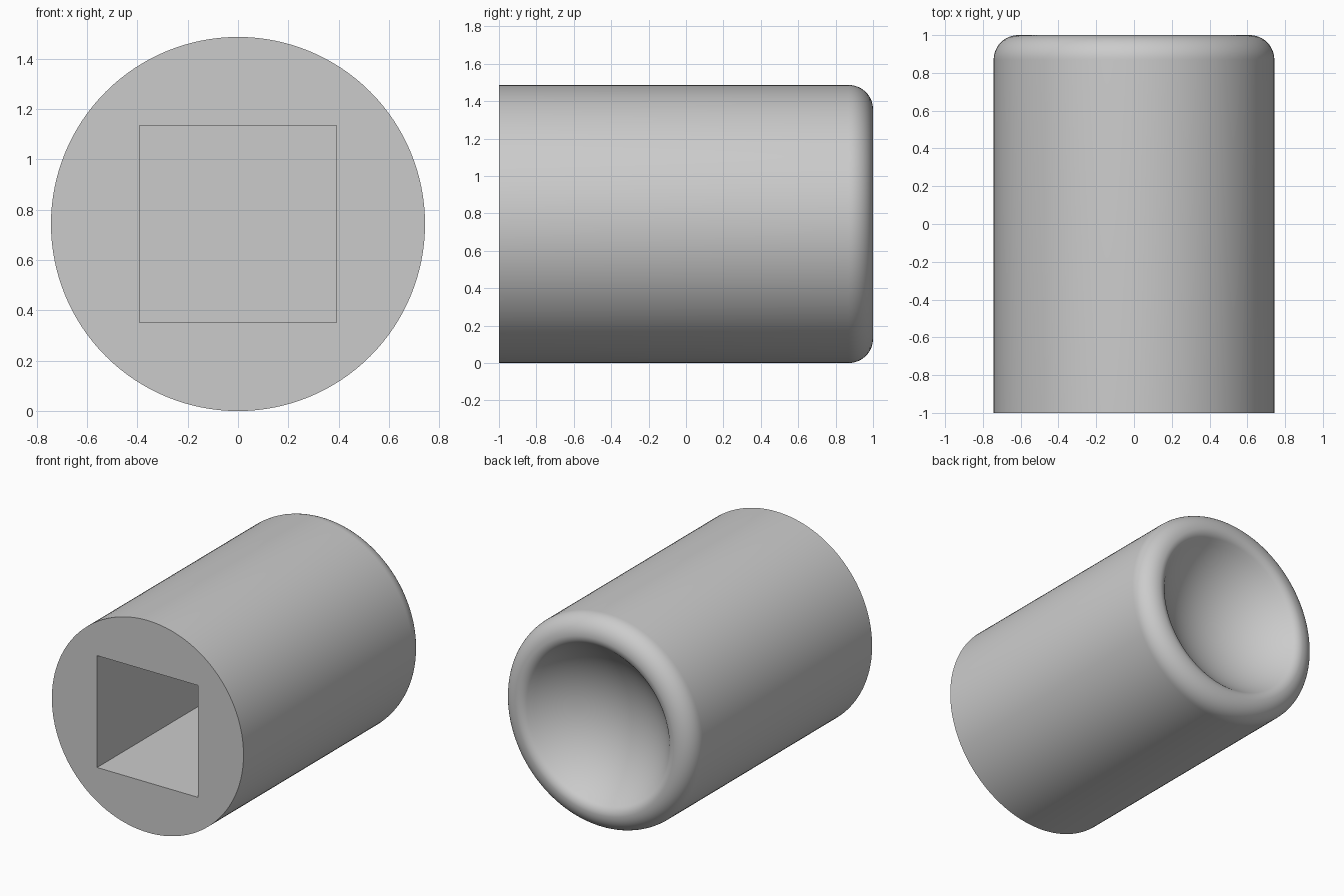
import bpy, bmesh, math

if "Cube" in bpy.data.objects:
    bpy.data.objects.remove(bpy.data.objects["Cube"])

SEG = 128            # sides of the round body
R = 0.743            # body radius, also height of its axis
FILLET = 0.13        # outer rim rounding
LIP = 0.08           # inner rim rounding
SLOPE = math.radians(50)   # steepest angle of the dish
HALF = 0.392         # half width of the square socket
FLOOR_Y = 0.40       # bottom of the square socket

# Profile (radius, y): straight wall, rounded rim, concave dish
crest = R - FILLET
profile = [(R, -1.0)]
for i in range(13):
    a = math.pi / 2 * i / 12
    profile.append((crest + FILLET * math.cos(a), 1 - FILLET + FILLET * math.sin(a)))
for i in range(1, 9):
    a = SLOPE * i / 8
    profile.append((crest - LIP * math.sin(a), 1 - LIP + LIP * math.cos(a)))
edge_r, edge_y = profile[-1]
dish_r = edge_r / math.sin(SLOPE)
centre_y = edge_y + dish_r * math.cos(SLOPE)
for i in range(1, 14):
    a = SLOPE * (1 - i / 14)
    profile.append((dish_r * math.sin(a), centre_y - dish_r * math.cos(a)))

bm = bmesh.new()


def ring(r, y):
    return [bm.verts.new((r * math.cos(2 * math.pi * i / SEG), y,
                          R + r * math.sin(2 * math.pi * i / SEG))) for i in range(SEG)]


def square(y):
    return [bm.verts.new((sx * HALF, y, R + sz * HALF))
            for sx, sz in ((1, 1), (-1, 1), (-1, -1), (1, -1))]


# Round body and dish
rings = [ring(r, y) for r, y in profile]
for a, b in zip(rings, rings[1:]):
    for i in range(SEG):
        j = (i + 1) % SEG
        bm.faces.new((a[i], a[j], b[j], b[i]))
tip = bm.verts.new((0, centre_y - dish_r, R))
for i in range(SEG):
    bm.faces.new((rings[-1][i], rings[-1][(i + 1) % SEG], tip))

# Flat front face around the square opening
mouth, floor = square(-1.0), square(FLOOR_Y)
front, quarter = rings[0], SEG // 4
for i in range(SEG):
    bm.faces.new((front[i], front[(i + 1) % SEG], mouth[i // quarter]))
for k in range(4):
    n = (k + 1) % 4
    bm.faces.new((front[n * quarter], mouth[n], mouth[k]))
    # Socket walls
    bm.faces.new((mouth[k], mouth[n], floor[n], floor[k]))
bm.faces.new(floor)

bmesh.ops.recalc_face_normals(bm, faces=bm.faces)
mesh = bpy.data.meshes.new("socket_body")
bm.to_mesh(mesh)
bm.free()
body = bpy.data.objects.new("socket_body", mesh)
bpy.context.collection.objects.link(body)

# Single grey colour
grey = bpy.data.materials.new("light_grey")
grey.diffuse_color = (0.6, 0.6, 0.6, 1)
grey.use_nodes = True
grey.node_tree.nodes["Principled BSDF"].inputs["Base Color"].default_value = grey.diffuse_color
mesh.materials.append(grey)

bpy.context.view_layer.objects.active = body
body.select_set(True)
bpy.ops.object.shade_smooth_by_angle(angle=math.radians(35))
